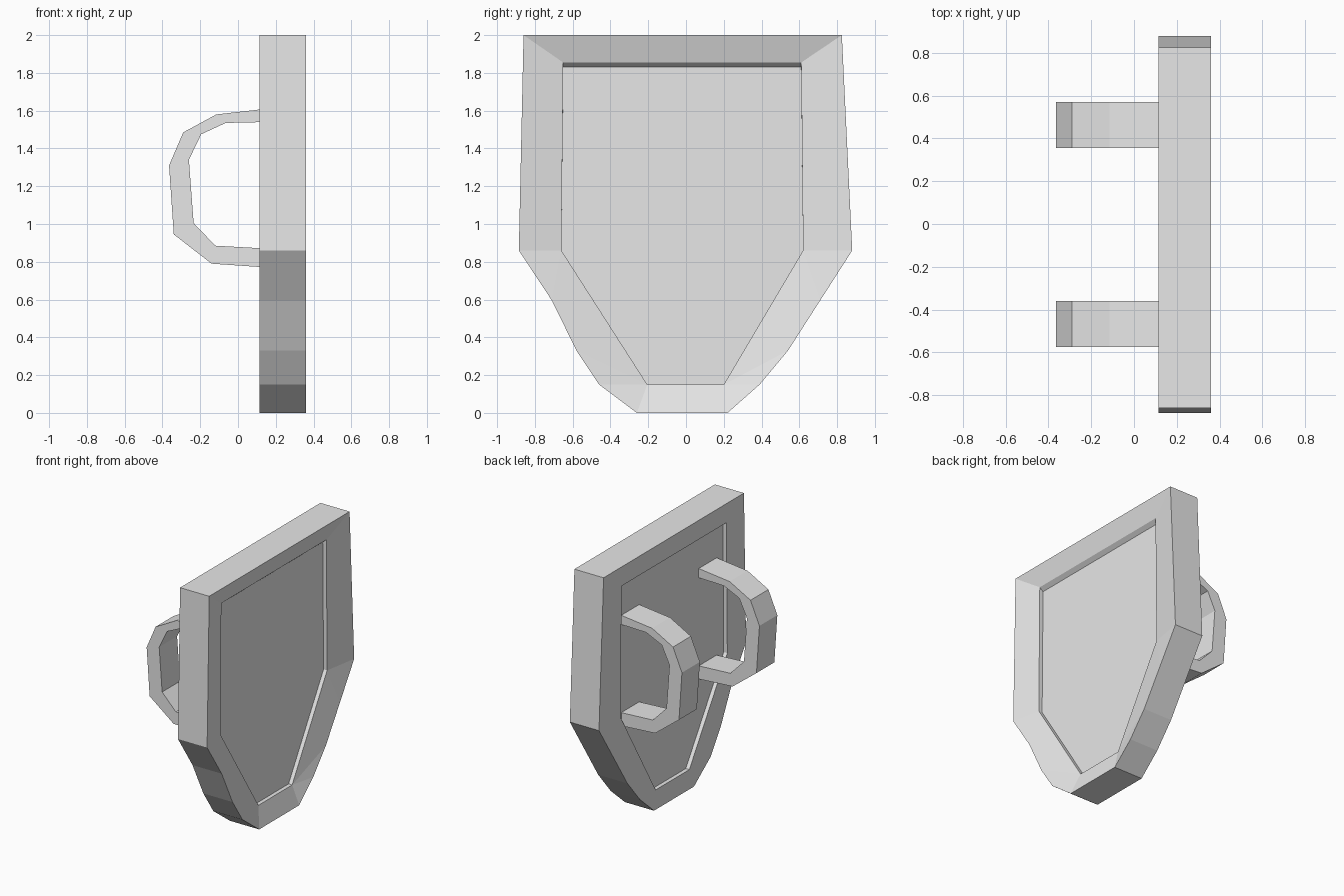
import bpy
import bmesh

cube = bpy.data.objects.get("Cube")
if cube:
    bpy.data.objects.remove(cube)

grey = bpy.data.materials.new("plain grey")
grey.use_nodes = True
grey.diffuse_color = (0.8, 0.8, 0.8, 1)
grey.node_tree.nodes["Principled BSDF"].inputs["Base Color"].default_value = (0.8, 0.8, 0.8, 1)


def finish(bm, name):
    bmesh.ops.recalc_face_normals(bm, faces=bm.faces)
    mesh = bpy.data.meshes.new(name)
    bm.to_mesh(mesh)
    bm.free()
    mesh.materials.append(grey)
    obj = bpy.data.objects.new(name, mesh)
    bpy.context.collection.objects.link(obj)
    return obj


def ring(bm, points, x):
    return [bm.verts.new((x, y, z)) for y, z in points]


def bridge(bm, a, b):
    for i in range(len(a)):
        j = (i + 1) % len(a)
        corners = dict.fromkeys((a[i], a[j], b[j], b[i]))
        bm.faces.new(list(corners))


# Shield outline (y, z) with the panel corner each point joins to
outline = [(-0.86, 2), (0.825, 2), (0.88, 0.86), (0.71, 0.595), (0.54, 0.33), (0.39, 0.15),
           (0.22, 0), (-0.26, 0), (-0.46, 0.15), (-0.58, 0.33), (-0.71, 0.595), (-0.885, 0.86)]
joins = [0, 1, 2, 2, 3, 3, 3, 4, 4, 4, 5, 5]
panel = [(-0.65, 1.855), (0.61, 1.855), (0.62, 0.86), (0.2, 0.15), (-0.205, 0.15), (-0.66, 0.86)]
# The sunken floor on the outer face has a sloped top wall
floor = [(y, z - 0.025 if z > 1.5 else z) for y, z in panel]


def shield_face(bm, x, rim_x, floor_x, floor_points):
    """Frame, recess wall and sunken panel of one side."""
    outer = ring(bm, outline, x)
    rim = ring(bm, panel, rim_x)
    base = ring(bm, floor_points, floor_x)
    bridge(bm, outer, [rim[i] for i in joins])
    bridge(bm, rim, base)
    bm.faces.new(base)
    return outer


bm = bmesh.new()
front = shield_face(bm, 0.36, 0.315, 0.285, floor)
back = shield_face(bm, 0.115, 0.115, 0.145, panel)
bridge(bm, front, back)
finish(bm, "shield_body")

# Arm grips: outer and inner curve (x, z) extruded along y
grip_outer = [(0.15, 1.61), (-0.115, 1.58), (-0.29, 1.485), (-0.365, 1.31),
              (-0.34, 0.945), (-0.14, 0.79), (0.15, 0.77)]
grip_inner = [(0.15, 1.54), (-0.065, 1.535), (-0.195, 1.475), (-0.26, 1.34),
              (-0.235, 1.005), (-0.12, 0.885), (0.15, 0.87)]

for name, y in (("rear_grip", 0.355), ("front_grip", -0.575)):
    bm = bmesh.new()
    loop = grip_outer + grip_inner[::-1]
    near, far = ([bm.verts.new((x, side, z)) for x, z in loop] for side in (y, y + 0.215))
    bridge(bm, near, far)
    bm.faces.new(near)
    bm.faces.new(far)
    finish(bm, name)
